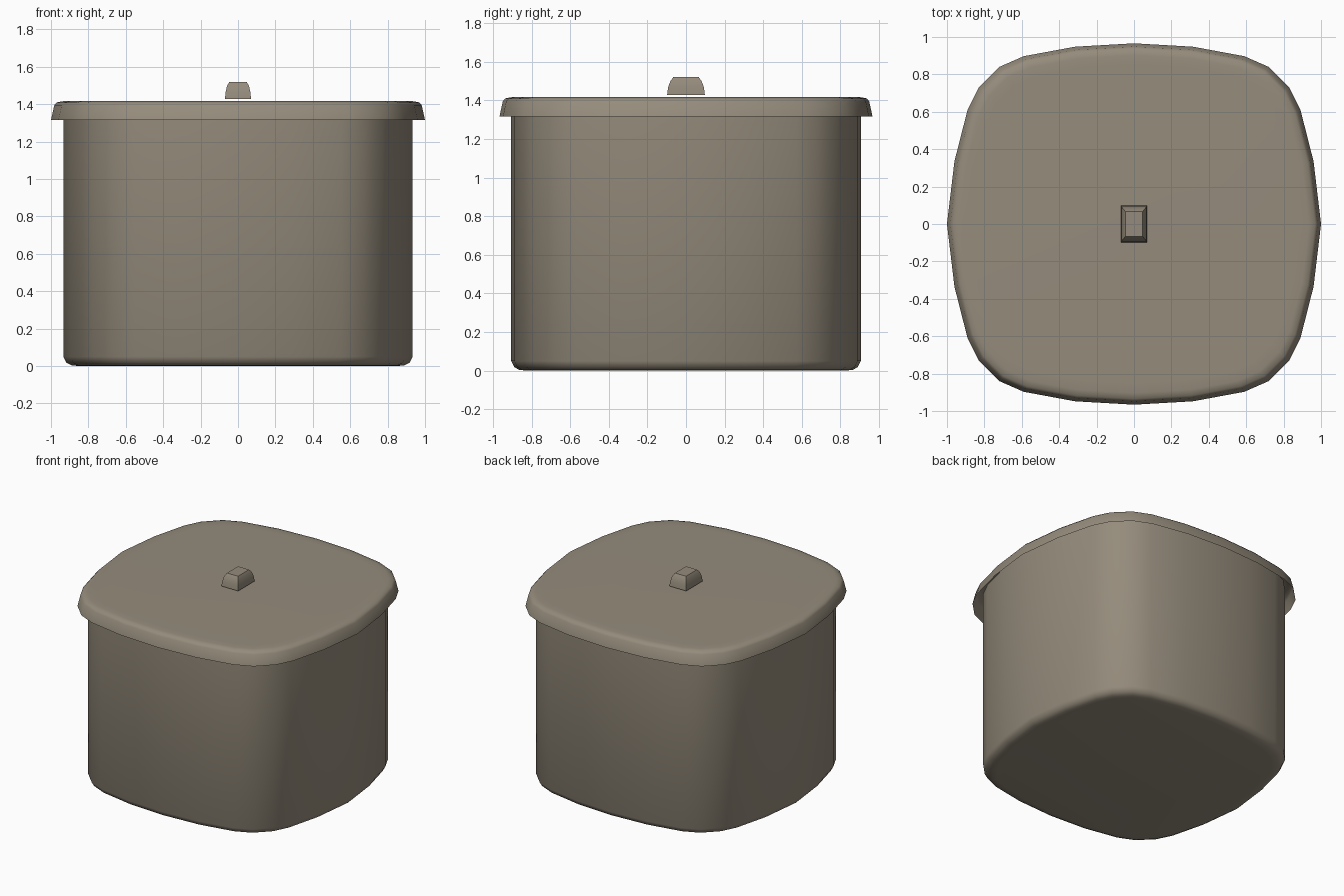
import bpy, bmesh, math

if "Cube" in bpy.data.objects:
    bpy.data.objects.remove(bpy.data.objects["Cube"])

mat = bpy.data.materials.new("warm grey brown")
mat.diffuse_color = (0.30, 0.26, 0.20, 1)
mat.use_nodes = True
mat.node_tree.nodes["Principled BSDF"].inputs["Base Color"].default_value = mat.diffuse_color

# rounded-square outline, one quadrant then mirrored around
quad = [(1.0, 0.0), (0.96, 0.335), (0.89, 0.61), (0.83, 0.73),
        (0.72, 0.84), (0.59, 0.897), (0.315, 0.948), (0.0, 0.966)]
half = quad + [(-x, y) for x, y in quad[-2::-1]]
outline = half + [(x, -y) for x, y in half[-2:0:-1]]


def loft(name, shape, rings, cap_bottom, cap_top, angle):
    """Stack scaled copies of a shape; rings are (x scale, y scale, z)."""
    bm = bmesh.new()
    loops = [[bm.verts.new((x * sx, y * sy, z)) for x, y in shape]
             for sx, sy, z in rings]
    n = len(shape)
    for a, b in zip(loops, loops[1:]):
        for i in range(n):
            j = (i + 1) % n
            bm.faces.new((a[i], a[j], b[j], b[i]))
    if cap_bottom:
        bm.faces.new(loops[0][::-1])
    if cap_top:
        bm.faces.new(loops[-1])
    me = bpy.data.meshes.new(name)
    bm.to_mesh(me)
    bm.free()
    me.materials.append(mat)
    ob = bpy.data.objects.new(name, me)
    bpy.context.collection.objects.link(ob)
    bpy.ops.object.select_all(action='DESELECT')
    ob.select_set(True)
    bpy.context.view_layer.objects.active = ob
    bpy.ops.object.shade_smooth_by_angle(angle=math.radians(angle))
    return ob


# tub with softened bottom edge, running up inside the lid
loft("tub", outline,
     [(s, s * 1.003, z) for s, z in
      [(0.85, 0.0), (0.89, 0.004), (0.918, 0.018), (0.934, 0.05), (0.934, 1.39)]],
     True, False, 50)

# lid with flared open skirt
loft("lid", outline,
     [(s, s, z) for s, z in
      [(1.0, 1.315), (0.982, 1.395), (0.968, 1.41), (0.935, 1.416), (0.88, 1.417)]],
     False, True, 60)

# small domed knob
loft("knob", [(1, -1), (1, 1), (-1, 1), (-1, -1)],
     [(0.07, 0.098, 1.427), (0.066, 0.093, 1.465), (0.059, 0.082, 1.497),
      (0.046, 0.066, 1.52)],
     True, True, 50)
